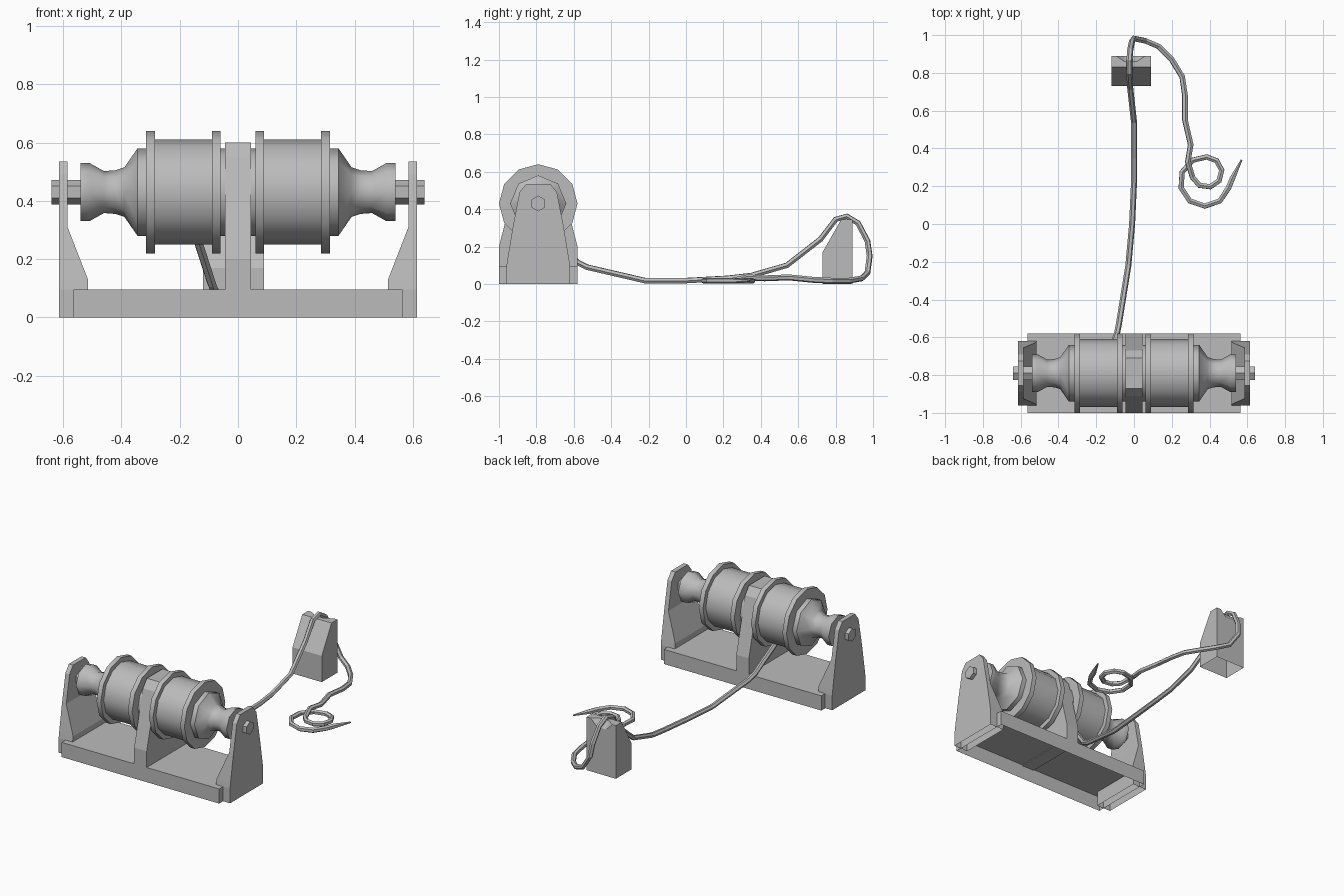
import bpy, bmesh, math
from math import cos, sin, pi, radians

cube = bpy.data.objects.get("Cube")
if cube:
    bpy.data.objects.remove(cube, do_unlink=True)

gray = bpy.data.materials.new("plain_gray")
gray.use_nodes = True
COLOR = (0.5, 0.5, 0.5, 1)
gray.diffuse_color = COLOR
gray.node_tree.nodes["Principled BSDF"].inputs["Base Color"].default_value = COLOR

AXIS_Y, AXIS_Z = -0.79, 0.43
SIDES = (("left", 1), ("right", -1))


def finish(name, bm, smooth=False):
    bmesh.ops.recalc_face_normals(bm, faces=bm.faces)
    mesh = bpy.data.meshes.new(name)
    bm.to_mesh(mesh)
    bm.free()
    mesh.materials.append(gray)
    ob = bpy.data.objects.new(name, mesh)
    bpy.context.collection.objects.link(ob)
    if smooth:
        bpy.ops.object.select_all(action='DESELECT')
        bpy.context.view_layer.objects.active = ob
        ob.select_set(True)
        bpy.ops.object.shade_smooth_by_angle(angle=radians(50))
    return ob


def loft(name, rings, cap_start=True, smooth=False):
    """Skin a list of equal-length vertex rings and cap the ends."""
    bm = bmesh.new()
    vs = [[bm.verts.new(p) for p in ring] for ring in rings]
    n = len(vs[0])
    for a, b in zip(vs, vs[1:]):
        for i in range(n):
            j = (i + 1) % n
            bm.faces.new((a[i], a[j], b[j], b[i]))
    if cap_start:
        bm.faces.new(vs[0])
    bm.faces.new(vs[-1])
    return finish(name, bm, smooth)


def turned(name, profile, n, sx):
    """Turn (x, radius) pairs about the drum axis, a corner at the top."""
    rings = [[(sx * x, AXIS_Y + r * sin(2 * pi * i / n), AXIS_Z + r * cos(2 * pi * i / n))
              for i in range(n)] for x, r in profile]
    return loft(name, rings, smooth=True)


def box_ring(x0, x1, y0, y1, z):
    return [(x0, y0, z), (x1, y0, z), (x1, y1, z), (x0, y1, z)]


# Base tray, open underneath
loft("base", [box_ring(-.565, .565, -1, -.58, z) for z in (0, .095)], cap_start=False)

# Middle support between the drums
half = [(.21, .09), (.21, .2), (.12, .55), (.08, .6)]
outline = half + [(-y, z) for y, z in reversed(half)]
loft("middle_support", [[(x, AXIS_Y + y, z) for y, z in outline] for x in (-.045, .045)])

# Everything mirrored left and right
for side, s in SIDES:
    # End bracket: (height, inner x, half depth)
    levels = [(0, .515, .17), (.095, .515, .17), (.13, .515, .165),
              (.31, .585, .135), (.49, .585, .1), (.535, .585, .065)]
    loft(side + "_bracket", [box_ring(s * x, s * .615, AXIS_Y - d, AXIS_Y + d, z)
                             for z, x, d in levels], cap_start=False)
    turned(side + "_axle", [(.5, .042), (.64, .042)], 6, s)
    turned(side + "_inner_collar", [(.04, .15), (.06, .15)], 12, s)
    turned(side + "_inner_flange", [(.06, .21), (.09, .21)], 12, s)
    turned(side + "_drum", [(.09, .18), (.285, .18)], 12, s)
    turned(side + "_outer_flange", [(.285, .21), (.315, .21)], 12, s)
    turned(side + "_outer_collar", [(.315, .15), (.345, .15)], 8, s)
    turned(side + "_warping_head", [(.345, .15), (.39, .085), (.42, .075), (.46, .072),
                                    (.51, .1), (.54, .1)], 8, s)

# Rope block: sloped front, notched back top, open underneath
bm = bmesh.new()


def add(*pts):
    bm.faces.new([bm.verts.new(p) for p in pts])


X0, X1, BACK, TOP = -.12, .09, .89, .345
notch = [(-.095, BACK, TOP), (-.05, BACK, .3), (.015, BACK, .3), (.06, BACK, TOP)]
lip = [(-.05, .86, TOP), (.015, .86, TOP)]
side_outline = [(.73, 0), (.73, .17), (.83, TOP), (BACK, TOP), (BACK, 0)]
for x in (X0, X1):
    add(*[(x, y, z) for y, z in side_outline])
for (ya, za), (yb, zb) in zip(side_outline[:2], side_outline[1:]):
    add((X0, ya, za), (X1, ya, za), (X1, yb, zb), (X0, yb, zb))
add((X0, BACK, 0), (X0, BACK, TOP), *notch, (X1, BACK, TOP), (X1, BACK, 0))
add((X0, .83, TOP), (X0, BACK, TOP), notch[0], *lip, notch[3], (X1, BACK, TOP), (X1, .83, TOP))
add(notch[1], lip[0], lip[1], notch[2])
add(notch[0], notch[1], lip[0])
add(notch[3], lip[1], notch[2])
bmesh.ops.remove_doubles(bm, verts=bm.verts, dist=.0001)
finish("rope_block", bm)

# Rope: off the drum, over the block, then coiled on the ground
path = [(-.14, -.72, .27), (-.09, -.58, .115), (-.08, -.53, .09), (-.03, -.22, .018),
        (-.01, 0, .018), (0, .22, .03), (0, .35, .045), (0, .54, .1), (-.02, .72, .24),
        (-.025, .8, .345), (-.025, .86, .362), (-.02, .92, .325), (-.01, .97, .23),
        (0, .982, .15), (.06, .97, .06), (.13, .94, .03), (.2, .87, .017), (.255, .78, .017),
        (.27, .68, .022), (.27, .55, .035), (.3, .42, .03), (.285, .33, .035)]


def arc(cx, cy, r, start, end, steps, z):
    for i in range(steps + 1):
        a = radians(start + (end - start) * i / steps)
        path.append((cx + r * cos(a), cy + r * sin(a), z))


arc(.385, .275, .08, 200, 450, 6, .017)
arc(.375, .225, .13, 120, 345, 6, .017)
path += [(.52, .24, .017), (.57, .34, .017)]

curve = bpy.data.curves.new("rope", 'CURVE')
curve.dimensions = '3D'
curve.bevel_depth = .016
curve.bevel_resolution = 1
curve.use_fill_caps = True
spline = curve.splines.new('POLY')
spline.points.add(len(path) - 1)
for point, co in zip(spline.points, path):
    point.co = (*co, 1)
spline.points[-1].radius = .3
spline.use_smooth = False
curve.materials.append(gray)
bpy.context.collection.objects.link(bpy.data.objects.new("rope", curve))
